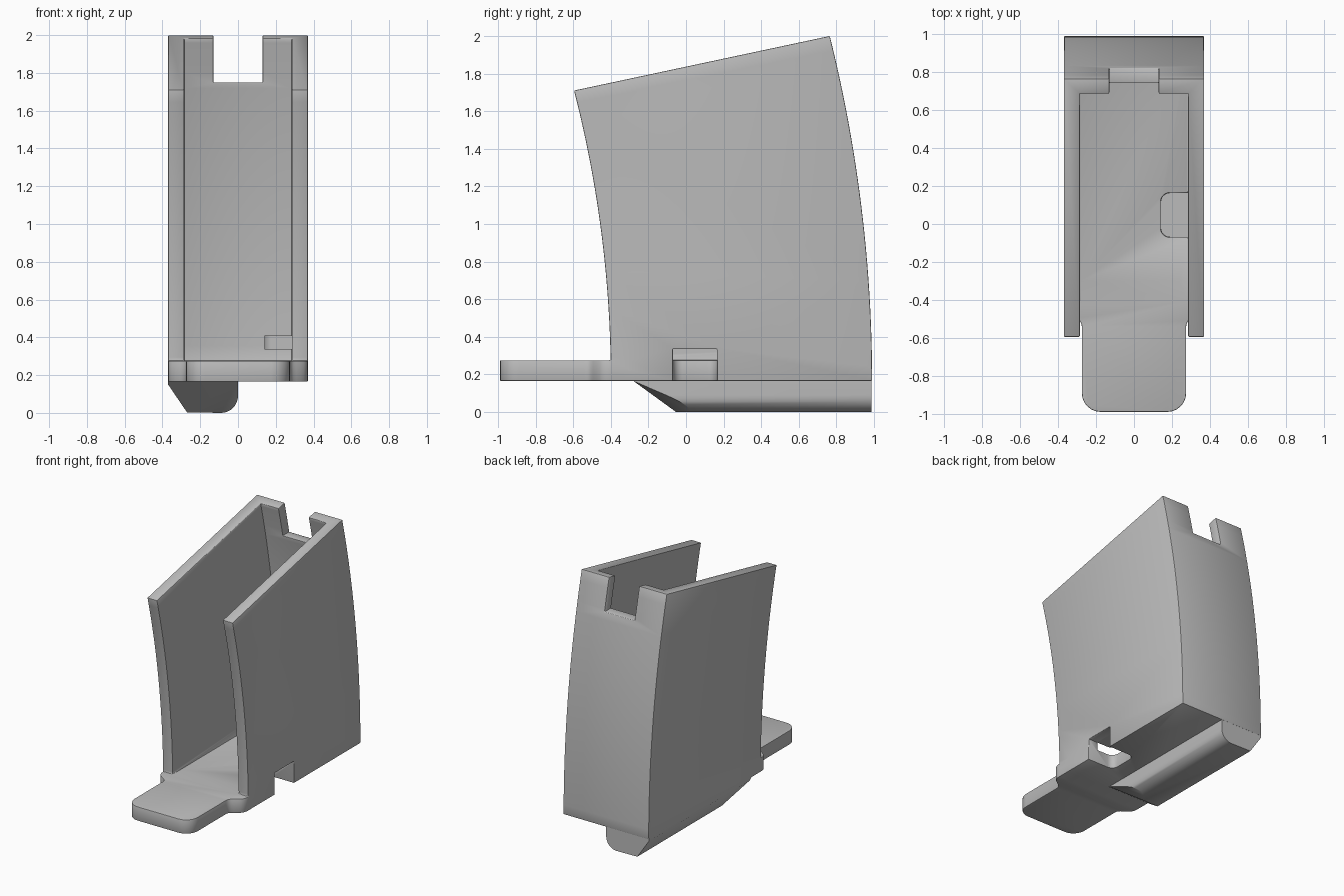
import bpy, bmesh, math
from mathutils import Vector

if "Cube" in bpy.data.objects:
    bpy.data.objects.remove(bpy.data.objects["Cube"], do_unlink=True)

grey = bpy.data.materials.new("plain grey")
grey.use_nodes = True
COLOUR = (0.5, 0.5, 0.5, 1)
grey.diffuse_color = COLOUR
grey.node_tree.nodes["Principled BSDF"].inputs["Base Color"].default_value = COLOUR

HALF, INNER = 0.37, 0.285      # outer and inner half width
BASE, FLOOR = 0.165, 0.275     # underside and top of the floor
CURVE_Y = -6.6                 # centre of the concentric wall curves


def prism(name, outline, axis, low, high):
    """Extrude a 2D outline along x, y or z."""
    def place(a, b, c):
        return {"x": (c, a, b), "y": (a, c, b), "z": (a, b, c)}[axis]
    bm = bmesh.new()
    face = bm.faces.new([bm.verts.new(place(a, b, low)) for a, b in outline])
    ext = bmesh.ops.extrude_face_region(bm, geom=[face])
    verts = [v for v in ext["geom"] if isinstance(v, bmesh.types.BMVert)]
    bmesh.ops.translate(bm, verts=verts, vec=place(0, 0, high - low))
    bmesh.ops.recalc_face_normals(bm, faces=bm.faces)
    mesh = bpy.data.meshes.new(name)
    bm.to_mesh(mesh)
    bm.free()
    mesh.materials.append(grey)
    ob = bpy.data.objects.new(name, mesh)
    bpy.context.collection.objects.link(ob)
    return ob


def box(name, x, y, z):
    return prism(name, [(x[0], y[0]), (x[1], y[0]), (x[1], y[1]), (x[0], y[1])], "z", *z)


def arc(cx, cy, r, start, end, steps=6):
    return [(cx + r * math.cos(math.radians(start + (end - start) * i / steps)),
             cy + r * math.sin(math.radians(start + (end - start) * i / steps)))
            for i in range(steps + 1)]


def wall_curve(radius, low, high, steps=24):
    """Points (y, z) of the bowed wall between two heights."""
    zs = [low + (high - low) * i / steps for i in range(steps + 1)]
    return [(CURVE_Y + math.sqrt(radius ** 2 - (z - BASE) ** 2), z) for z in zs]


def combine(target, other, operation):
    mod = target.modifiers.new("combine", "BOOLEAN")
    mod.operation, mod.object, mod.solver = operation, other, "EXACT"
    bpy.context.view_layer.objects.active = target
    bpy.ops.object.modifier_apply(modifier=mod.name)
    bpy.data.objects.remove(other, do_unlink=True)


def finish(ob, bevel=0.0):
    bpy.ops.object.select_all(action="DESELECT")
    ob.select_set(True)
    bpy.context.view_layer.objects.active = ob
    if bevel:
        mod = ob.modifiers.new("soft edges", "BEVEL")
        mod.width, mod.segments = bevel, 2
        mod.limit_method, mod.angle_limit = "ANGLE", math.radians(40)
        bpy.ops.object.modifier_apply(modifier=mod.name)
    bpy.ops.object.shade_smooth_by_angle(angle=math.radians(35))


# Curved housing: outer block hollowed from the front and top
outer = wall_curve(7.59, BASE, 2.0) + wall_curve(6.2, BASE, 1.71)[::-1]
housing = prism("housing", outer, "x", -HALF, HALF)
hollow = [(-2, FLOOR)] + wall_curve(7.51, FLOOR, 2.2) + [(-2, 2.2)]
combine(housing, prism("hollow", hollow, "x", -INNER, INNER), "DIFFERENCE")
combine(housing, box("back_notch", (-0.13, 0.13), (0.4, 1.2), (1.75, 2.3)), "DIFFERENCE")

# Front tab with rounded corners and flared shoulders
side = arc(0.175, -0.89, 0.1, -90, 0)
side += arc(0.325, -0.54, 0.05, 180, 110, 4) + arc(0.295, -0.41, 0.075, -60, 0, 4)
side += [(HALF, -0.3)]
tab = side + [(-x, y) for x, y in reversed(side)]
combine(housing, prism("front_tab", tab, "z", BASE, FLOOR), "UNION")

# Side slot through the wall and floor
cove = [(0.5, -0.07)] + arc(0.19, -0.02, 0.05, 270, 180) + arc(0.19, 0.115, 0.05, 180, 90)
cove += [(0.5, 0.165)]
combine(housing, prism("side_slot", cove, "z", 0, 0.335), "DIFFERENCE")
finish(housing, 0.007)

# Cover plate above the slot
plate = [(min(x, 0.32), y) for x, y in cove]
finish(prism("slot_cover", plate, "z", 0.335, 0.41))

# Lower rail: one chamfered edge, one rounded edge, sloped nose
section = [(-HALF, BASE + 0.01), (-HALF, 0.15), (-0.27, 0.003)]
section += arc(-0.09, 0.09, 0.09, -90, 0, 8) + [(0, BASE + 0.01)]
rail = prism("lower_rail", section, "y", -0.4, 0.988)
bm = bmesh.new()
bm.from_mesh(rail.data)
for normal in ((0, -0.16, -0.22), (0.011, -0.0095, -0.022)):
    cut = bmesh.ops.bisect_plane(bm, geom=bm.verts[:] + bm.edges[:] + bm.faces[:],
                                 plane_co=(0, -0.28, BASE), plane_no=Vector(normal),
                                 clear_outer=True)
    edges = [e for e in cut["geom_cut"] if isinstance(e, bmesh.types.BMEdge)]
    bmesh.ops.holes_fill(bm, edges=edges)
bmesh.ops.recalc_face_normals(bm, faces=bm.faces)
bm.to_mesh(rail.data)
bm.free()
finish(rail)
